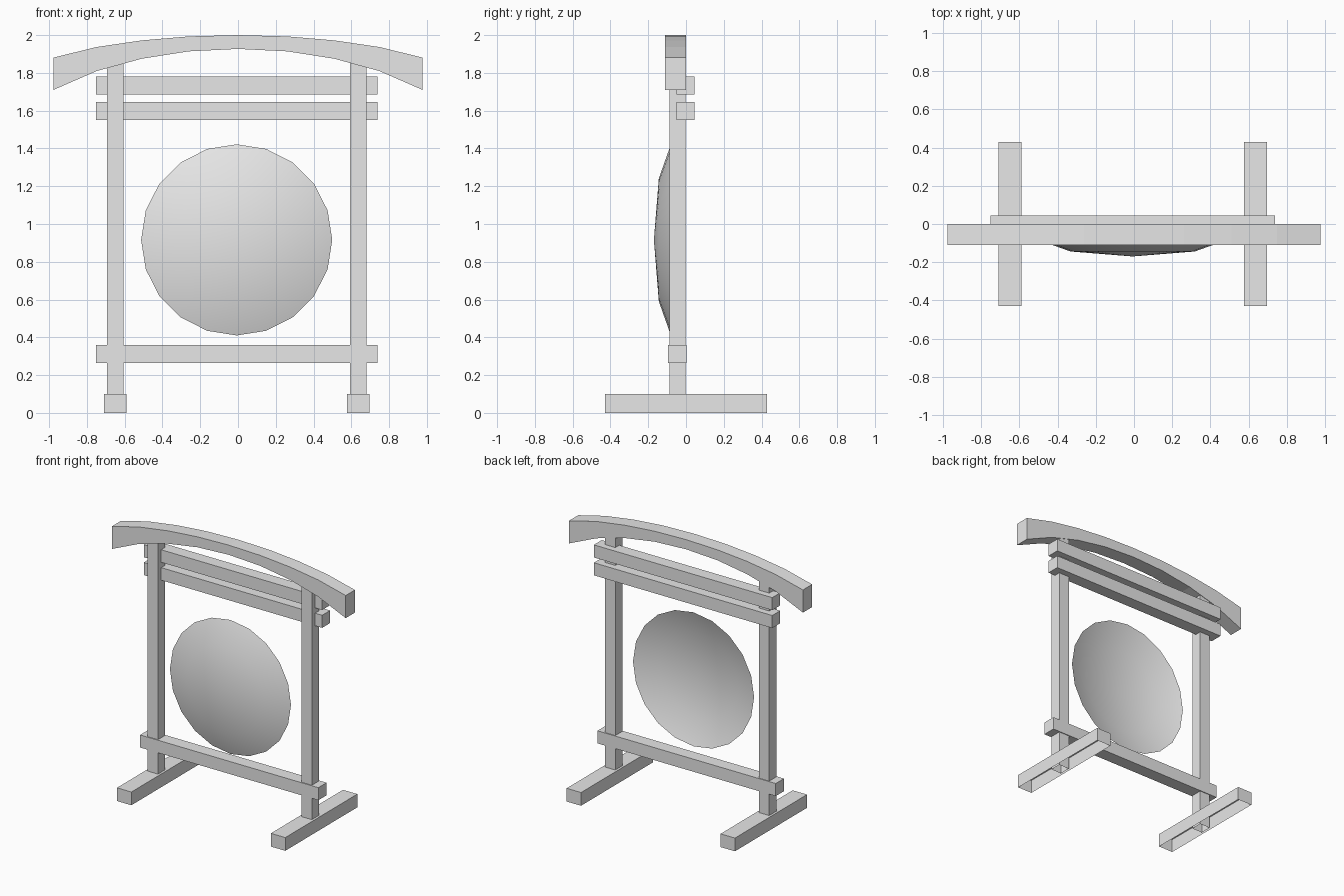
import bpy, bmesh, math

cube = bpy.data.objects.get("Cube")
if cube:
    bpy.data.objects.remove(cube)

grey = bpy.data.materials.new("plain_grey")
grey.use_nodes = True
grey.diffuse_color = (0.8, 0.8, 0.8, 1)
grey.node_tree.nodes["Principled BSDF"].inputs["Base Color"].default_value = (0.8, 0.8, 0.8, 1)


def finish(name, bm, smooth=False):
    mesh = bpy.data.meshes.new(name)
    for face in bm.faces:
        face.smooth = smooth
    bm.to_mesh(mesh)
    bm.free()
    mesh.materials.append(grey)
    obj = bpy.data.objects.new(name, mesh)
    bpy.context.collection.objects.link(obj)
    return obj


def box(name, xs, ys, zs, open_bottom=False):
    bm = bmesh.new()
    bmesh.ops.create_cube(bm, size=1)
    for v in bm.verts:
        v.co = [r[0] if c < 0 else r[1] for c, r in zip(v.co, (xs, ys, zs))]
    if open_bottom:
        bm.normal_update()
        down = [f for f in bm.faces if f.normal.z < -0.9]
        bmesh.ops.delete(bm, geom=down, context="FACES_ONLY")
    return finish(name, bm)


# Frame sits a hair off centre
SHIFT = -0.007

# Posts and hollow feet
for side, sign in (("left", 1), ("right", -1)):
    x = SHIFT + sign * 0.643
    box(side + "_foot", (x - 0.06, x + 0.06), (-0.43, 0.43), (0, 0.1), True)
    box(side + "_post", (x - 0.043, x + 0.043), (-0.088, -0.003), (0, 1.87), True)

# Cross bars
span = (SHIFT - 0.745, SHIFT + 0.745)
box("lower_bar", span, (-0.095, 0.003), (0.265, 0.36))
box("middle_bar", span, (-0.05, 0.045), (1.55, 1.645))
box("upper_bar", span, (-0.05, 0.045), (1.685, 1.78))

# Curved top beam: half profile (x, underside, top) mirrored, then extruded back
half = [(0, 1.927, 2.0), (0.262, 1.914, 1.993), (0.51, 1.875, 1.972),
        (0.748, 1.81, 1.937), (0.977, 1.71, 1.881)]
stations = [(-x, lo, hi) for x, lo, hi in reversed(half[1:])] + half
bm = bmesh.new()
rings = []
for x, lo, hi in stations:
    rings.append([bm.verts.new(p) for p in
                  ((x, -0.11, lo), (x, 0, lo), (x, 0, hi), (x, -0.11, hi))])
for a, b in zip(rings, rings[1:]):
    for i in range(4):
        j = (i + 1) % 4
        bm.faces.new((a[i], a[j], b[j], b[i]))
bm.faces.new(rings[0])
bm.faces.new(rings[-1])
bmesh.ops.recalc_face_normals(bm, faces=bm.faces)
finish("top_beam", bm)

# Gong: thin open dome bulging forward
SIDES = 20
bm = bmesh.new()
apex = bm.verts.new((SHIFT, -0.17, 0.916))
rings = []
for radius, y in ((0.325, -0.144), (0.506, -0.08)):
    rings.append([bm.verts.new((SHIFT + radius * math.sin(math.tau * i / SIDES), y,
                                0.916 + radius * math.cos(math.tau * i / SIDES)))
                  for i in range(SIDES)])
inner, outer = rings
for i in range(SIDES):
    j = (i + 1) % SIDES
    bm.faces.new((apex, inner[j], inner[i]))
    bm.faces.new((inner[i], inner[j], outer[j], outer[i]))
bmesh.ops.recalc_face_normals(bm, faces=bm.faces)
bm.normal_update()
if sum(f.normal.y for f in bm.faces) > 0:
    bmesh.ops.reverse_faces(bm, faces=bm.faces)
finish("gong_disc", bm, smooth=True)
